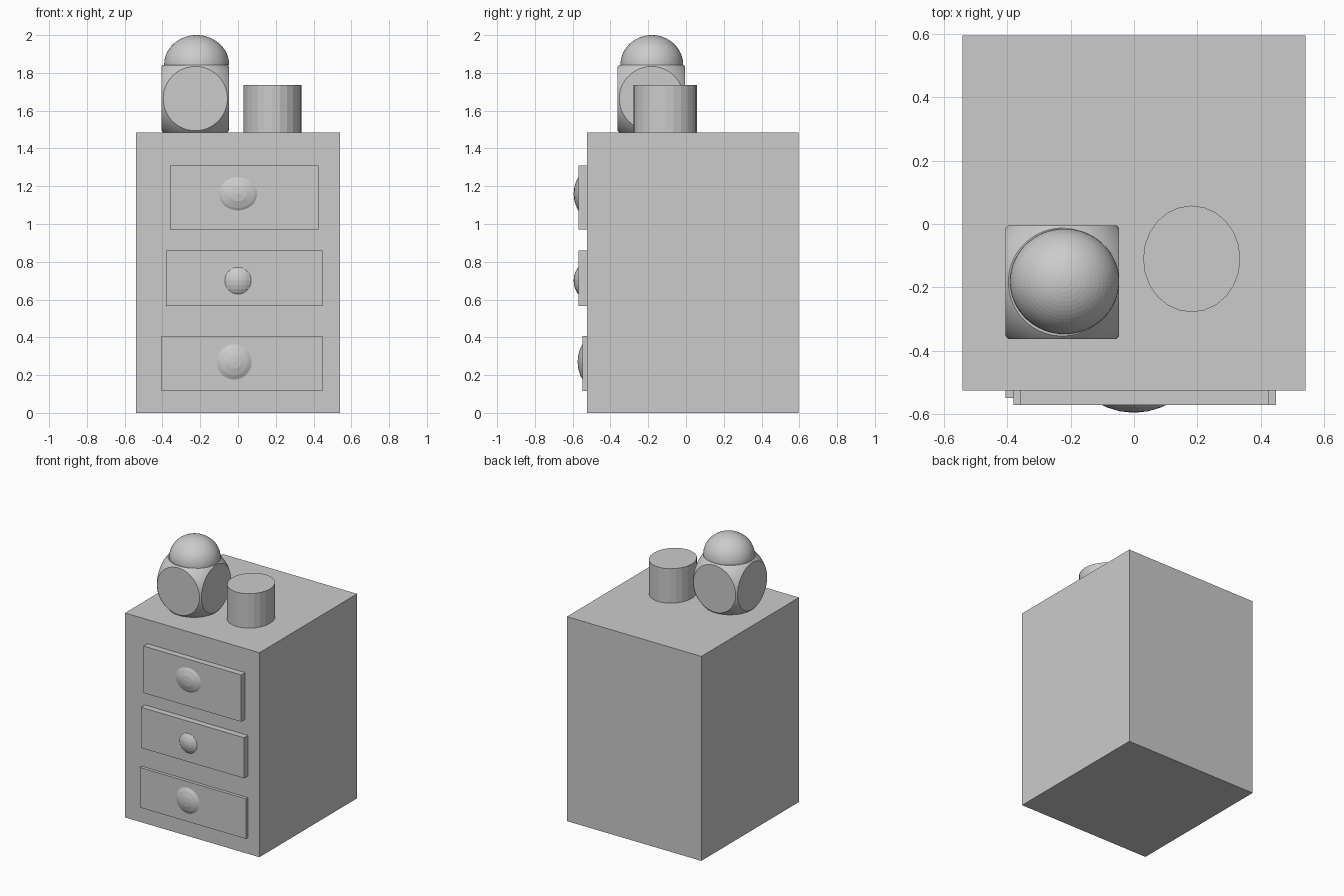
import bpy
import bmesh
from math import pi
from mathutils import Matrix, Vector

if "Cube" in bpy.data.objects:
    bpy.data.objects.remove(bpy.data.objects["Cube"])


def finish(name, bm):
    mesh = bpy.data.meshes.new(name)
    bm.to_mesh(mesh)
    bm.free()
    ob = bpy.data.objects.new(name, mesh)
    bpy.context.collection.objects.link(ob)
    return ob


def box(name, lo, hi):
    lo, hi = Vector(lo), Vector(hi)
    bm = bmesh.new()
    m = Matrix.Translation((lo + hi) / 2) @ Matrix.Diagonal((*(hi - lo), 1))
    bmesh.ops.create_cube(bm, size=1, matrix=m)
    return finish(name, bm)


def ball(name, centre, radii, segs, rings, pole_forward=False, cut=None):
    """Ellipsoid; cut = (point, normal) keeps only the side behind the normal."""
    bm = bmesh.new()
    m = Matrix.Translation(centre) @ Matrix.Diagonal((*radii, 1))
    if pole_forward:
        m = m @ Matrix.Rotation(pi / 2, 4, 'X')
    bmesh.ops.create_uvsphere(bm, u_segments=segs, v_segments=rings, radius=1, matrix=m)
    if cut:
        geom = bm.verts[:] + bm.edges[:] + bm.faces[:]
        res = bmesh.ops.bisect_plane(bm, geom=geom, plane_co=cut[0], plane_no=cut[1], clear_outer=True)
        rim = [e for e in res["geom_cut"] if isinstance(e, bmesh.types.BMEdge)]
        bmesh.ops.contextual_create(bm, geom=rim)
    return finish(name, bm)


# Cabinet body
BACK, FRONT, TOP = 0.595, -0.525, 1.485
box("cabinet", (-0.54, FRONT, 0), (0.54, BACK, TOP))

# Drawer fronts: x range, z range, face y
drawers = {
    "top": (-0.36, 0.425, 0.97, 1.31, -0.57),
    "middle": (-0.38, 0.447, 0.565, 0.86, -0.57),
    "bottom": (-0.405, 0.447, 0.117, 0.408, -0.548),
}
for key, (x0, x1, z0, z1, y) in drawers.items():
    box(key + "_drawer", (x0, y, z0), (x1, FRONT, z1))

# Shallow domed knobs: x, z, visible half width, half height, dome depth, pole direction
knobs = {
    "top": (0, 1.16, 0.104, 0.09, 0.025, True),
    "middle": (0, 0.70, 0.071, 0.072, 0.025, False),
    "bottom": (-0.02, 0.27, 0.095, 0.095, 0.026, True),
}
for key, (x, z, hw, hh, depth, forward) in knobs.items():
    face = drawers[key][4]
    r = (hw * hw + depth * depth) / (2 * depth)
    ball(key + "_knob", (x, face - depth + r, z), (r, r, r * hh / hw), 32, 16,
         forward, ((0, face + 0.005, 0), (0, 1, 0)))

# Jar body: cube rounded off by a sphere
cx, cy, half = -0.226, -0.183, 0.179
cz = TOP + half
jar = box("jar_body", (cx - half, cy - half, TOP), (cx + half, cy + half, TOP + 2 * half))
cutter = ball("jar_cutter", (cx, cy, cz), (0.247,) * 3, 96, 48)
cutter.hide_render = True
mod = jar.modifiers.new("round", 'BOOLEAN')
mod.operation = 'INTERSECT'
mod.solver = 'EXACT'
mod.object = cutter
bpy.context.view_layer.objects.active = jar
jar.select_set(True)
bpy.ops.object.modifier_apply(modifier=mod.name)
bpy.data.objects.remove(cutter)
bpy.ops.object.shade_smooth_by_angle(angle=0.3)

# Jar lid: dome sitting on the body
lid_z = TOP + 2 * half
ball("jar_lid", (-0.219, -0.181, lid_z), (0.172, 0.166, 2 - lid_z), 64, 32,
     False, ((0, 0, lid_z - 0.002), (0, 0, -1)))

# Low-poly oval cup
bm = bmesh.new()
m = Matrix.Translation((0.182, -0.11, TOP + 0.125)) @ Matrix.Diagonal((0.153, 0.168, 1, 1))
bmesh.ops.create_cone(bm, cap_ends=True, segments=24, radius1=1, radius2=1, depth=0.25, matrix=m)
finish("cup", bm)
